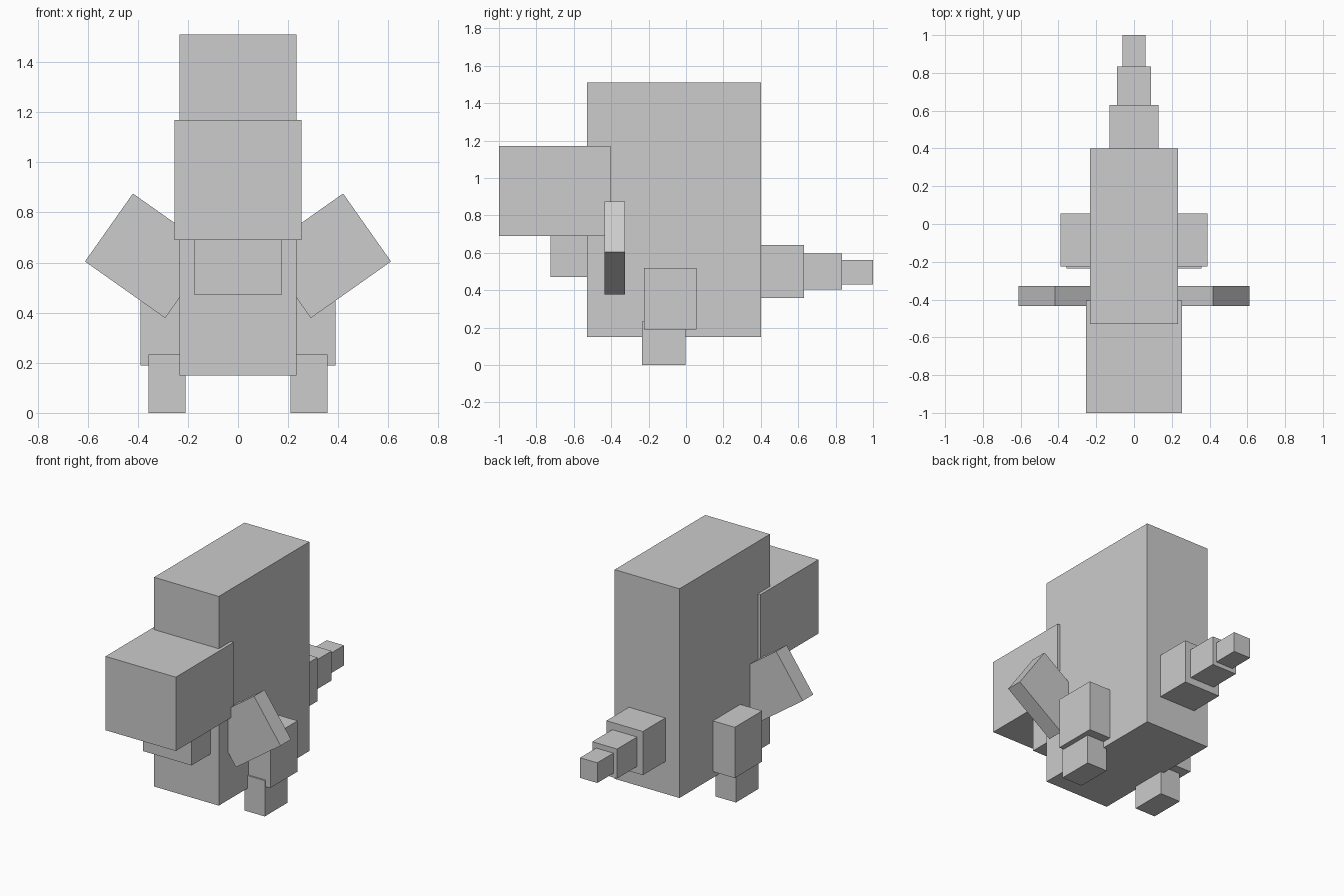
import bpy
import math

default = bpy.data.objects.get("Cube")
if default:
    bpy.data.objects.remove(default, do_unlink=True)

GREY = (0.604, 0.604, 0.604, 1)
grey = bpy.data.materials.new("light_grey")
grey.use_nodes = True
grey.diffuse_color = GREY
grey.node_tree.nodes["Principled BSDF"].inputs["Base Color"].default_value = GREY


def box(name, x, y, z, tilt=0):
    """Box spanning the (low, high) ranges, tilted about its centre in the xz plane."""
    spans = (x, y, z)
    bpy.ops.mesh.primitive_cube_add(size=1, location=[sum(s) / 2 for s in spans])
    obj = bpy.context.object
    obj.name = name
    obj.scale = [s[1] - s[0] for s in spans]
    obj.rotation_euler.y = -math.radians(tilt)
    obj.data.materials.append(grey)
    return obj


def pair(name, x, y, z, tilt=0):
    """The same box on both sides of the body."""
    box("left_" + name, x, y, z, tilt)
    box("right_" + name, (-x[1], -x[0]), y, z, -tilt)


# Body, head and jaw
box("body", (-0.233, 0.233), (-0.53, 0.40), (0.15, 1.51))
box("head", (-0.253, 0.253), (-1.0, -0.405), (0.69, 1.17))
box("jaw", (-0.174, 0.174), (-0.725, -0.42), (0.47, 0.70))

# Arms and legs
pair("arm", (0.159, 0.551), (-0.435, -0.327), (0.461, 0.793), tilt=35.2)
pair("thigh", (0.20, 0.39), (-0.225, 0.056), (0.19, 0.52))
pair("foot", (0.21, 0.357), (-0.235, -0.003), (0, 0.233))

# Tail, tapering in three steps
box("tail_base", (-0.131, 0.131), (0.38, 0.63), (0.359, 0.643))
box("tail_middle", (-0.089, 0.089), (0.61, 0.835), (0.404, 0.596))
box("tail_tip", (-0.062, 0.062), (0.815, 1.0), (0.431, 0.562))
